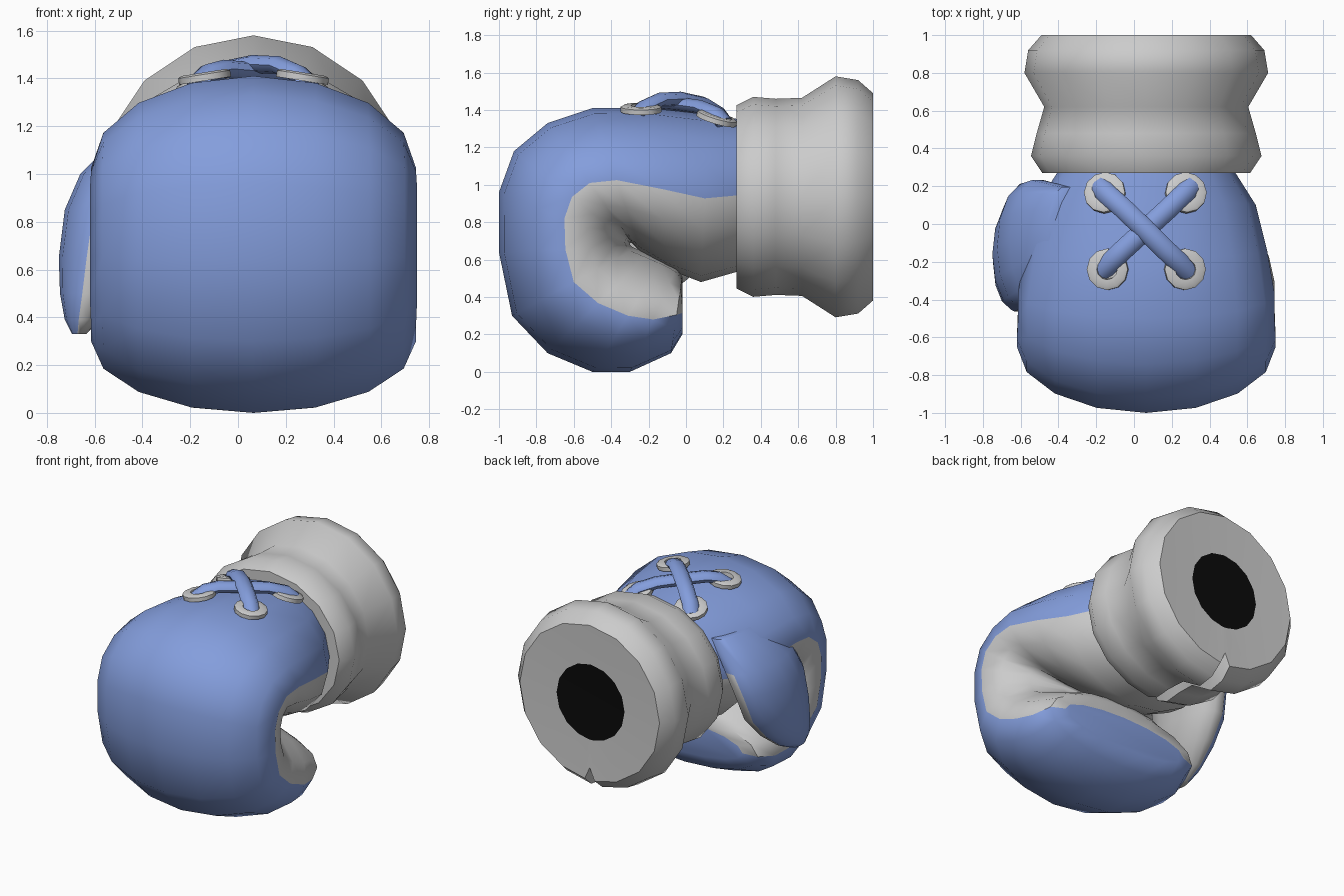
import bpy, bmesh, math
from mathutils import Vector

if "Cube" in bpy.data.objects:
    bpy.data.objects.remove(bpy.data.objects["Cube"])

CX = 0.065  # centre line of fist and cuff


def material(name, color):
    m = bpy.data.materials.new(name)
    m.diffuse_color = color
    m.use_nodes = True
    m.node_tree.nodes["Principled BSDF"].inputs["Base Color"].default_value = m.diffuse_color
    return m


blue = material("blue_leather", (0.23, 0.34, 0.72, 1))
grey = material("grey_leather", (0.6, 0.6, 0.6, 1))
black = material("dark_opening", (0.003, 0.003, 0.003, 1))


def finish(ob, angle=50):
    bpy.ops.object.select_all(action='DESELECT')
    ob.select_set(True)
    bpy.context.view_layer.objects.active = ob
    bpy.ops.object.shade_smooth_by_angle(angle=math.radians(angle))


def loft(name, rings, mats, pick, caps=(0, 0), angle=50):
    """Skin closed rings; pick(row, column) gives the material slot."""
    bm = bmesh.new()
    rows = [[bm.verts.new(p) for p in r] for r in rings]
    n = len(rows[0])
    for i in range(len(rows) - 1):
        for j in range(n):
            k = (j + 1) % n
            f = bm.faces.new((rows[i][j], rows[i][k], rows[i + 1][k], rows[i + 1][j]))
            f.material_index = pick(i, j)
    for row, slot in ((rows[0], caps[0]), (rows[-1], caps[1])):
        bm.faces.new(row).material_index = slot
    bmesh.ops.recalc_face_normals(bm, faces=bm.faces)
    me = bpy.data.meshes.new(name)
    bm.to_mesh(me)
    bm.free()
    for m in mats:
        me.materials.append(m)
    ob = bpy.data.objects.new(name, me)
    bpy.context.collection.objects.link(ob)
    finish(ob, angle)
    return ob


# Curled fist: outer (y, z), inner (y, z), half width
stations = [
    (0.29, 1.35, 0.29, 0.54, 0.46), (0.12, 1.375, 0.08, 0.48, 0.58),
    (-0.18, 1.41, -0.10, 0.55, 0.64), (-0.50, 1.41, -0.24, 0.64, 0.68),
    (-0.74, 1.33, -0.29, 0.69, 0.68), (-0.92, 1.18, -0.30, 0.69, 0.685),
    (-1.0, 0.96, -0.30, 0.68, 0.685), (-1.0, 0.64, -0.29, 0.67, 0.685),
    (-0.93, 0.30, -0.27, 0.66, 0.685), (-0.74, 0.10, -0.20, 0.635, 0.68),
    (-0.50, 0.0, -0.12, 0.60, 0.68), (-0.30, 0.0, -0.05, 0.56, 0.65),
    (-0.08, 0.10, -0.02, 0.51, 0.60), (-0.02, 0.20, -0.02, 0.43, 0.50)]
rings = []
for oy, oz, iy, iz, w in stations:
    ring = []
    for j in range(16):
        a = math.tau * j / 16
        s = math.sin(a)
        ring.append((CX + w * math.cos(a),
                     (oy + iy) / 2 + (oy - iy) / 2 * s,
                     (oz + iz) / 2 + (oz - iz) / 2 * s))
    rings.append(ring)
loft("fist", rings, [blue, grey], lambda i, j: 0 if j < 8 else 1)

# Thumb: z, centre x, centre y, half thickness, half breadth
thumb = [(1.2, -0.36, 0.0, 0.10, 0.20), (1.0, -0.51, -0.09, 0.15, 0.33),
         (0.85, -0.57, -0.12, 0.155, 0.34), (0.65, -0.60, -0.16, 0.15, 0.31),
         (0.5, -0.625, -0.22, 0.12, 0.24), (0.39, -0.65, -0.28, 0.075, 0.16),
         (0.33, -0.665, -0.32, 0.03, 0.07)]
rings = [[(x + rx * math.cos(math.tau * j / 14), y + ry * math.sin(math.tau * j / 14), z)
          for j in range(14)] for z, x, y, rx, ry in thumb]
loft("thumb", rings, [blue, grey],
     lambda i, j: 0 if i == 0 or math.cos(math.tau * (j + 0.5) / 14) < -0.2 else 1, (0, 1))

# Padded cuff with a narrow V slit along the underside
angles = [(-90, 0.84), (-86, 1)] + [(-90 + 22.5 * k, 1) for k in range(1, 16)] + [(266, 1)]
profile = [(0.27, 0.46), (0.27, 0.55), (0.36, 0.61), (0.48, 0.58), (0.62, 0.54),
           (0.80, 0.645), (0.92, 0.625), (1.0, 0.555), (0.99, 0.27)]
zr = [0.46, 0.49, 0.535, 0.525, 0.53, 0.645, 0.625, 0.555, 0.27]
rings = []
for i, ((y, rx), rz) in enumerate(zip(profile, zr)):
    ring = []
    for deg, f in angles:
        a = math.radians(deg)
        f = 1 if i in (0, len(profile) - 1) else f
        ring.append((CX + rx * f * math.cos(a), y, 0.935 + rz * f * math.sin(a)))
    rings.append(ring)
loft("cuff", rings, [grey, black], lambda i, j: 0, (0, 1))

# Eyelets: x, y, z, tilt about x, tilt about y
for i, (x, y, z, tx, ty) in enumerate([
        (-0.155, 0.165, 1.355, -16, -9), (0.275, 0.165, 1.355, -16, 9),
        (-0.14, -0.24, 1.405, 0, -9), (0.27, -0.24, 1.405, 0, 9)]):
    prof = [(0.11, -0.015), (0.11, 0.012), (0.095, 0.02), (0.055, 0.02), (0.05, -0.015)]
    rings = [[(r * math.cos(math.tau * j / 12), r * math.sin(math.tau * j / 12), h)
              for j in range(12)] for r, h in prof]
    ob = loft(f"eyelet_{i + 1}", rings, [grey, blue], lambda i, j: 0, (0, 0), 40)
    ob.location = (x, y, z)
    ob.rotation_euler = (math.radians(tx), math.radians(ty), 0)


# Crossed laces, the first over the second
def lace(name, pts):
    pts = [Vector(p) for p in pts]
    rings = []
    for i, p in enumerate(pts):
        t = (pts[min(i + 1, len(pts) - 1)] - pts[max(i - 1, 0)]).normalized()
        side = t.cross(Vector((0, 0, 1))).normalized()
        up = side.cross(t)
        rings.append([p + side * 0.055 * math.cos(math.tau * j / 8)
                      + up * 0.038 * math.sin(math.tau * j / 8) for j in range(8)])
    loft(name, rings, [blue], lambda i, j: 0)


lace("lace_over", [(-0.19, 0.205, 1.33), (-0.15, 0.165, 1.385), (-0.06, 0.085, 1.435),
                   (0.06, -0.03, 1.46), (0.17, -0.14, 1.455), (0.25, -0.215, 1.42), (0.30, -0.265, 1.37)])
lace("lace_under", [(0.31, 0.205, 1.33), (0.27, 0.165, 1.38), (0.18, 0.08, 1.415),
                    (0.06, -0.03, 1.43), (-0.06, -0.14, 1.44), (-0.12, -0.20, 1.425), (-0.175, -0.255, 1.37)])
